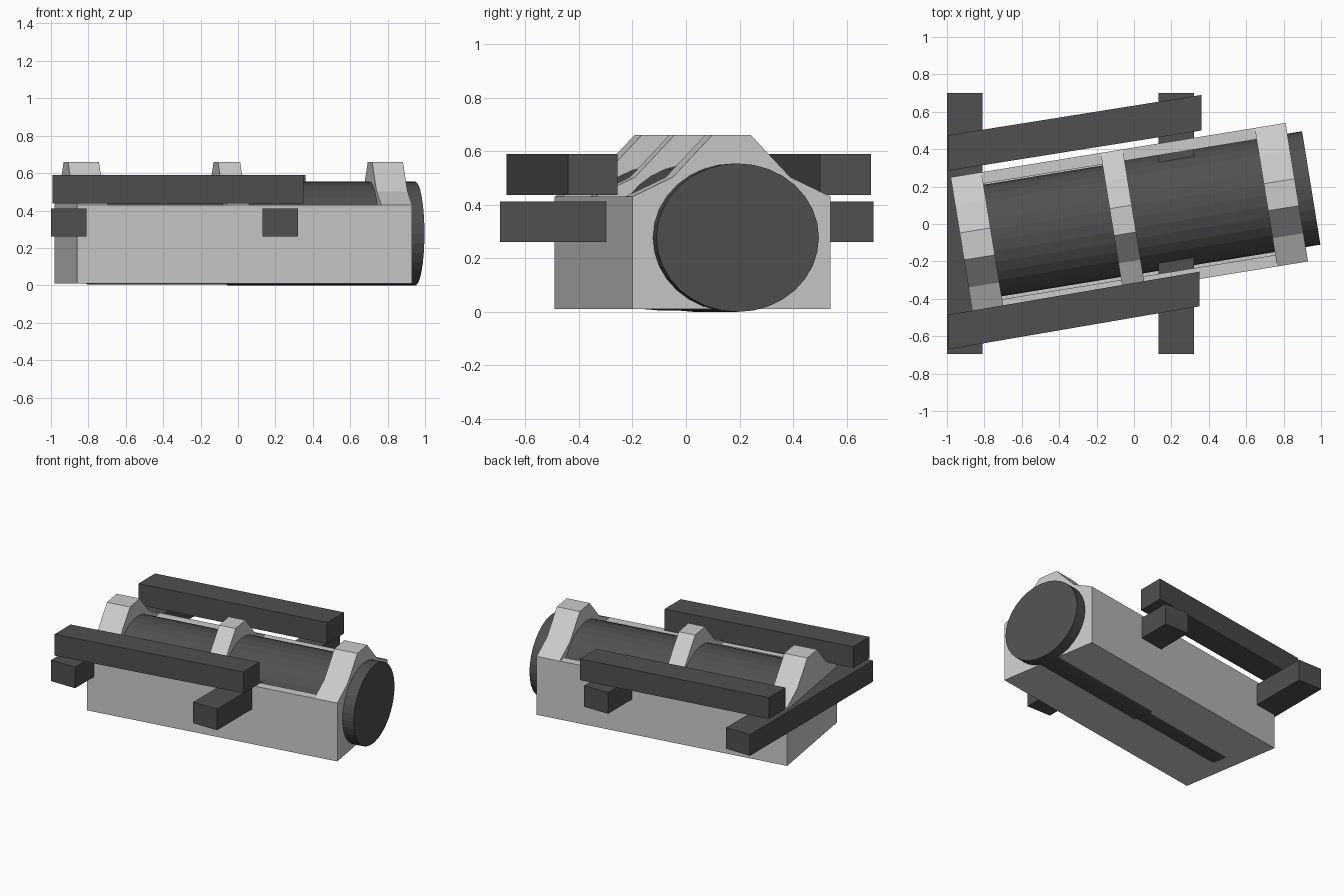
import bpy, math
from mathutils import Matrix

if "Cube" in bpy.data.objects:
    bpy.data.objects.remove(bpy.data.objects["Cube"])

dark = bpy.data.materials.new("dark_metal")
dark.diffuse_color = (0.08, 0.08, 0.08, 1)
dark.use_nodes = True
dark.node_tree.nodes["Principled BSDF"].inputs["Base Color"].default_value = dark.diffuse_color

# the housing and barrel sit skewed across the cross beams
SKEW = Matrix.Translation((-0.025, 0.025, 0)) @ Matrix.Rotation(math.radians(9.2), 4, 'Z')


def make(name, verts, faces, mat=None, matrix=None):
    me = bpy.data.meshes.new(name)
    me.from_pydata(verts, [], faces)
    me.update()
    ob = bpy.data.objects.new(name, me)
    bpy.context.collection.objects.link(ob)
    if mat:
        me.materials.append(mat)
    if matrix:
        ob.matrix_world = matrix
    return ob


def extrude(name, profile, a, b, mat=None, matrix=SKEW):
    """Extrude a counter-clockwise (y, z) profile along x from a to b."""
    n = len(profile)
    verts = [(x, y, z) for x in (a, b) for y, z in profile]
    faces = [tuple(reversed(range(n))), tuple(range(n, 2 * n))]
    faces += [(i, (i + 1) % n, n + (i + 1) % n, n + i) for i in range(n)]
    return make(name, verts, faces, mat, matrix)


def sheared_bar(name, x0, x1, y0, y1, z0, z1, shift=0.0):
    """Box whose x1 end is shifted sideways in y."""
    ends = [(x0, 0), (x1, shift)]
    verts = [(x, y + s, z) for x, s in ends
             for y, z in ((y0, z0), (y1, z0), (y1, z1), (y0, z1))]
    faces = [(3, 2, 1, 0), (4, 5, 6, 7)]
    faces += [(i, (i + 1) % 4, 4 + (i + 1) % 4, 4 + i) for i in range(4)]
    return make(name, verts, faces, dark)


def ellipse(cy, cz, ry, rz, n=32):
    return [(cy + ry * math.cos(2 * math.pi * i / n),
             cz + rz * math.sin(2 * math.pi * i / n)) for i in range(n)]


L, W, WALL, T = 0.907, 0.375, 0.313, 0.167
BASE, RIM = 0.01, 0.43

# open trough housing between the end blocks
trough = [(-W, BASE), (W, BASE), (W, RIM), (WALL, RIM), (WALL, 0.05),
          (-WALL, 0.05), (-WALL, RIM), (-W, RIM)]
extrude("housing_trough", trough, -L + T, L - T)

# end blocks and middle rib share the same arched top
arch = [(W, RIM), (0.222, 0.503), (0.073, 0.66),
        (-0.073, 0.66), (-0.222, 0.503), (-W, RIM)]
block = [(-W, BASE), (W, BASE)] + arch
extrude("rear_end_block", block, -L, -L + T)
extrude("front_end_block", block, L - T, L)
extrude("middle_rib", [(-W, 0.05), (W, 0.05)] + arch, -0.095, 0.025)

# barrel in two sections
extrude("barrel_front", ellipse(0.01, 0.277, 0.307, 0.277), -0.03, 0.987, dark)
extrude("barrel_rear", ellipse(0.005, 0.277, 0.302, 0.272), -0.79, -0.03, dark)

# cross beams running under the rails
for name, x0, x1 in (("rear_cross_beam", -1.0, -0.81), ("front_cross_beam", 0.13, 0.32)):
    sheared_bar(name, x0, x1, -0.695, 0.70, 0.26, 0.412)

# slanted side rails
sheared_bar("left_rail", -0.992, 0.36, 0.285, 0.475, 0.437, 0.59, 0.215)
sheared_bar("right_rail", -0.992, 0.35, -0.67, -0.485, 0.437, 0.59, 0.23)
